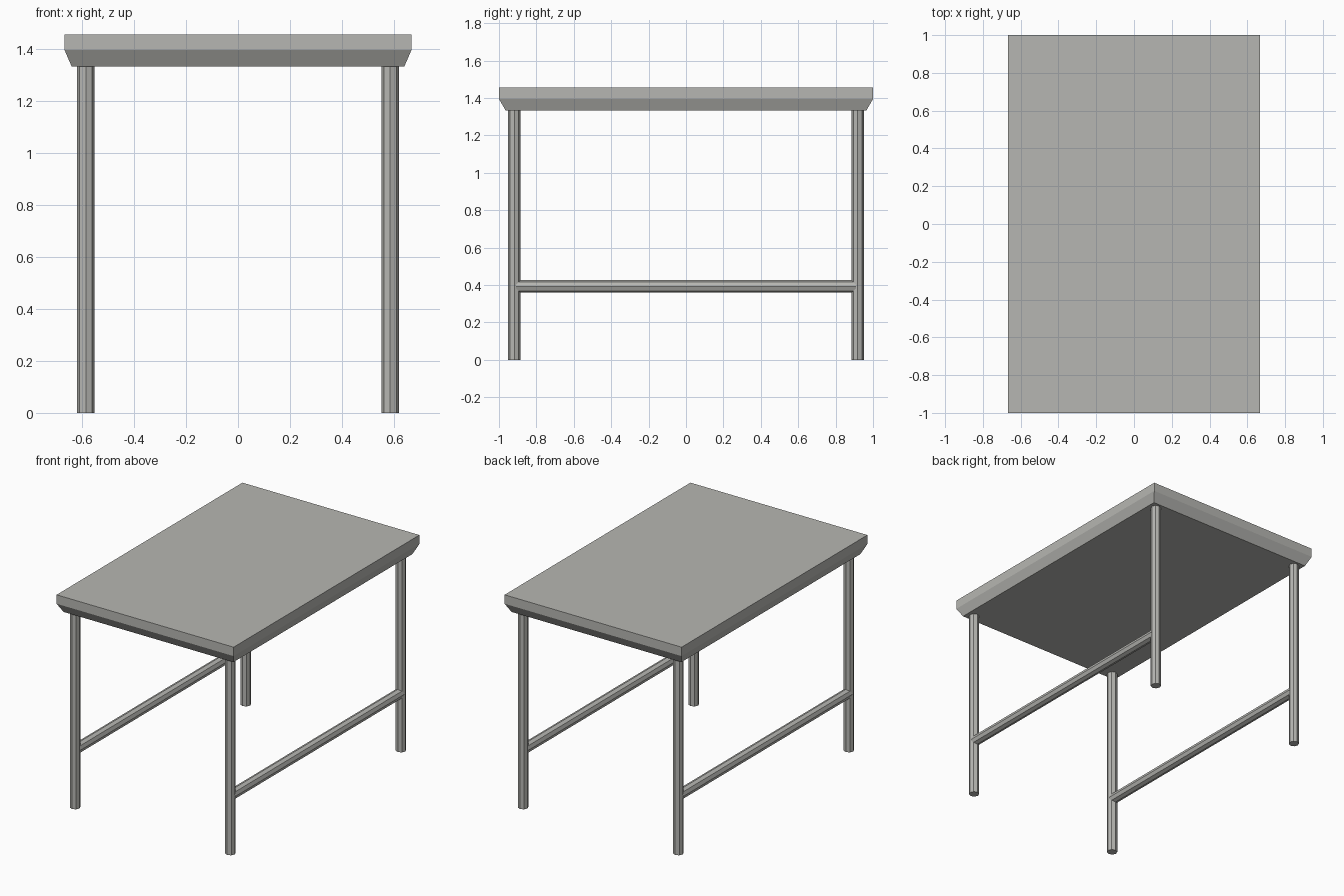
import bpy, bmesh, math
from mathutils import Matrix

if "Cube" in bpy.data.objects:
    bpy.data.objects.remove(bpy.data.objects["Cube"])

grey = bpy.data.materials.new("warm grey")
grey.diffuse_color = (0.47, 0.47, 0.445, 1)
grey.use_nodes = True
grey.node_tree.nodes["Principled BSDF"].inputs["Base Color"].default_value = grey.diffuse_color


def add_object(name, bm):
    bmesh.ops.recalc_face_normals(bm, faces=bm.faces)
    mesh = bpy.data.meshes.new(name)
    bm.to_mesh(mesh)
    bm.free()
    mesh.materials.append(grey)
    obj = bpy.data.objects.new(name, mesh)
    bpy.context.collection.objects.link(obj)
    return obj


def octagon_bar(name, radius, length, location, along_y=False):
    # eight-sided tube with corners on the axes
    bm = bmesh.new()
    bmesh.ops.create_cone(bm, cap_ends=True, segments=8, radius1=radius,
                          radius2=radius, depth=length)
    if along_y:
        bm.transform(Matrix.Rotation(math.pi / 2, 4, 'X'))
    bm.transform(Matrix.Translation(location))
    return add_object(name, bm)


# Table top: straight rim with an undercut lower edge
bm = bmesh.new()
rings = []
for hx, hy, z in [(0.64, 0.964, 1.333), (0.667, 1.0, 1.395), (0.667, 1.0, 1.456)]:
    rings.append([bm.verts.new((sx * hx, sy * hy, z))
                  for sx, sy in ((-1, -1), (1, -1), (1, 1), (-1, 1))])
for a, b in zip(rings, rings[1:]):
    for i in range(4):
        j = (i + 1) % 4
        bm.faces.new((a[i], a[j], b[j], b[i]))
bm.faces.new(rings[0][::-1])
bm.faces.new(rings[-1])
add_object("table_top", bm)

# Legs and the long stretcher on each side
for side, sx in (("left", -1), ("right", 1)):
    for end, sy in (("front", -1), ("back", 1)):
        octagon_bar(f"{end}_{side}_leg", 0.0335, 1.335,
                    (sx * 0.585, sy * 0.918, 0.6675))
    octagon_bar(f"{side}_stretcher", 0.0335, 1.82, (sx * 0.585, 0, 0.393), True)
